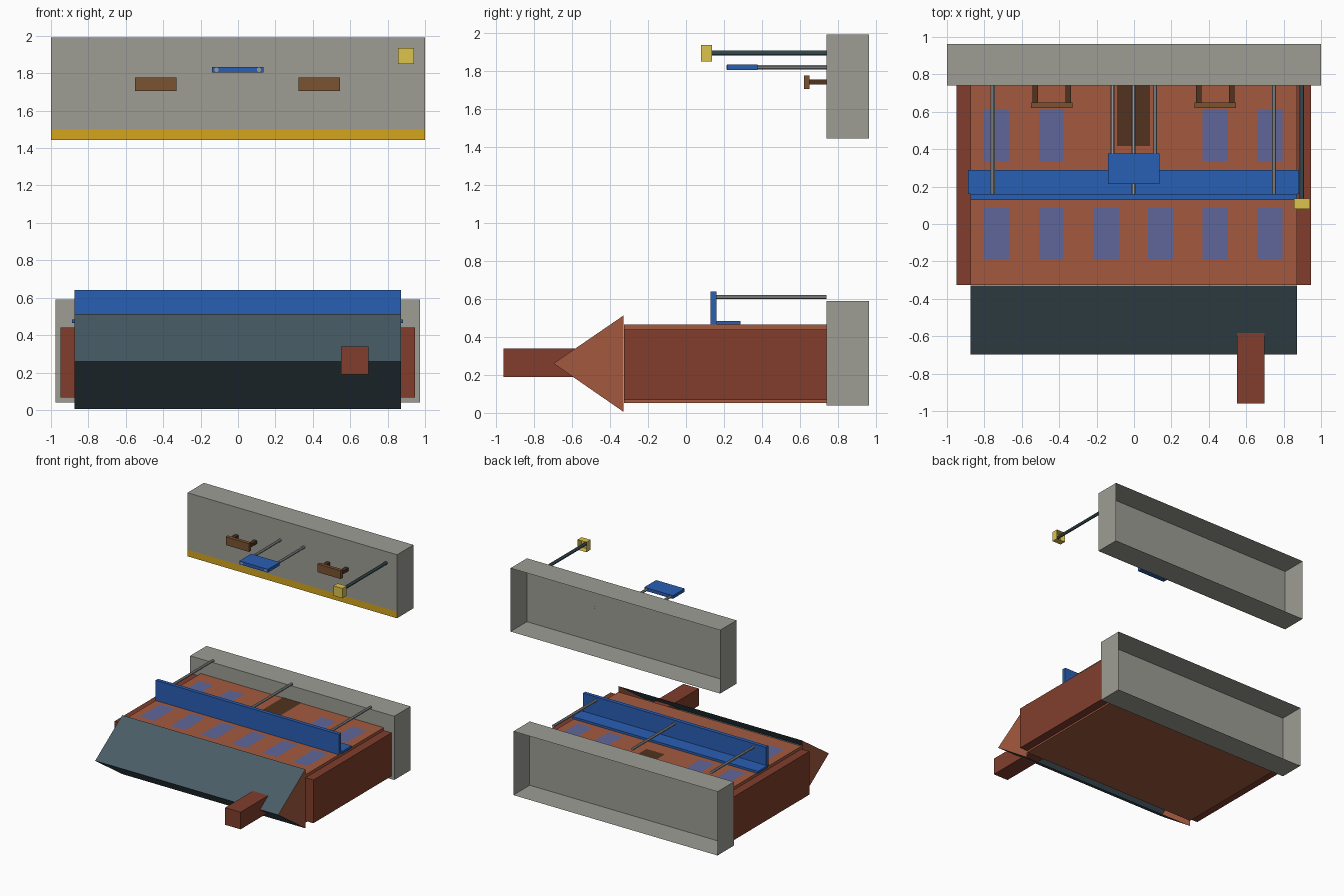
import bpy, bmesh
from math import pi
from mathutils import Matrix, Vector

if "Cube" in bpy.data.objects:
    bpy.data.objects.remove(bpy.data.objects["Cube"])


def mat(name, r, g, b):
    m = bpy.data.materials.new(name)
    m.diffuse_color = [(c / 255) ** 2.2 for c in (r, g, b)] + [1]
    m.use_nodes = True
    m.node_tree.nodes["Principled BSDF"].inputs["Base Color"].default_value = m.diffuse_color
    return m


STONE = mat("stone", 156, 156, 148)
BRICK = mat("brick", 162, 90, 65)
DARK_BRICK = mat("dark_brick", 128, 64, 48)
SLATE = mat("slate", 74, 92, 101)
BLUE = mat("blue_paint", 45, 95, 178)
METAL = mat("metal", 150, 153, 155)
GLASS = mat("window_glass", 95, 102, 152)
WOOD = mat("wood", 122, 84, 52)
DOOR = mat("door_wood", 82, 54, 36)
YELLOW = mat("line_yellow", 212, 163, 35)
LAMP = mat("lamp_yellow", 220, 194, 78)
POST = mat("post_green", 70, 92, 98)


def finish(name, bm, *mats):
    me = bpy.data.meshes.new(name)
    bm.to_mesh(me)
    bm.free()
    for m in mats:
        me.materials.append(m)
    ob = bpy.data.objects.new(name, me)
    bpy.context.collection.objects.link(ob)
    return ob


def box(name, x, y, z, m, open_back=False):
    """Box from (min, max) ranges, optionally without its +y face."""
    bm = bmesh.new()
    bmesh.ops.create_cube(bm, size=1)
    for v in bm.verts:
        v.co = [r[0] + (r[1] - r[0]) * (c + 0.5) for r, c in zip((x, y, z), v.co)]
    bm.normal_update()
    if open_back:
        back = [f for f in bm.faces if f.normal.y > 0.9]
        bmesh.ops.delete(bm, geom=back, context='FACES')
    return finish(name, bm, m)


def rod(name, x, y, z, r, m):
    """Eight-sided rod running along y."""
    bm = bmesh.new()
    bmesh.ops.create_cone(bm, cap_ends=True, segments=8, radius1=r, radius2=r, depth=y[1] - y[0],
                          matrix=Matrix.Translation((x, (y[0] + y[1]) / 2, z))
                          @ Matrix.Rotation(pi / 2, 4, 'X') @ Matrix.Rotation(pi / 8, 4, 'Z'))
    return finish(name, bm, m)


def panel(name, corners, m):
    bm = bmesh.new()
    bm.faces.new([bm.verts.new(c) for c in corners])
    return finish(name, bm, m)


def wall_panel(name, x, y, m):
    z = 0.467
    return panel(name, [(x[0], y[0], z), (x[1], y[0], z), (x[1], y[1], z), (x[0], y[1], z)], m)


# Platforms: hollow shells open at the back
box("station_platform", (-0.975, 0.973), (0.74, 0.963), (0.04, 0.59), STONE, True)
box("far_platform", (-1, 1), (0.74, 0.963), (1.443, 1.99), STONE, True)
panel("platform_edge_line", [(-1, 0.738, 1.443), (1, 0.738, 1.443),
                             (1, 0.738, 1.50), (-1, 0.738, 1.50)], YELLOW)

# Building: main block and side wings
box("main_block", (-0.875, 0.872), (-0.325, 0.74), (0.052, 0.465), BRICK, True)
box("left_wing", (-0.95, -0.875), (-0.325, 0.74), (0.067, 0.44), DARK_BRICK, True)
box("right_wing", (0.872, 0.947), (-0.325, 0.74), (0.067, 0.44), DARK_BRICK, True)

# Gable roof: two slate slopes and brick gable ends, open underneath
bm = bmesh.new()
ends = [[bm.verts.new((x, y, z)) for y, z in ((-0.328, 0.513), (-0.697, 0.26), (-0.328, 0.005))]
        for x in (-0.875, 0.872)]
a, b = ends
for i in range(2):
    bm.faces.new((a[i], a[i + 1], b[i + 1], b[i]))
for tri in ends:
    bm.faces.new(tri).material_index = 1
bm.normal_update()
for f in bm.faces:
    if f.normal.dot(f.calc_center_median() - Vector((0, -0.4, 0.26))) < 0:
        f.normal_flip()
finish("roof", bm, SLATE, BRICK)
box("chimney", (0.55, 0.697), (-0.96, -0.5), (0.19, 0.338), DARK_BRICK)

# Windows and door
for i, x in enumerate((-0.734, -0.441, -0.149, 0.143, 0.435, 0.727)):
    wall_panel(f"upper_window_{i}", (x - 0.068, x + 0.068), (-0.19, 0.088), GLASS)
    if abs(x) > 0.3:
        wall_panel(f"lower_window_{i}", (x - 0.068, x + 0.068), (0.338, 0.614), GLASS)
wall_panel("door", (-0.09, 0.085), (0.417, 0.74), DOOR)

# Canopy on three posts
box("canopy_roof", (-0.875, 0.872), (0.128, 0.16), (0.465, 0.64), BLUE)
box("canopy_wall_beam", (-0.888, 0.883), (0.16, 0.288), (0.465, 0.484), BLUE)
for i, x in enumerate((-0.755, -0.003, 0.748)):
    rod(f"canopy_post_{i}", x, (0.16, 0.74), 0.61, 0.012, METAL)

# Benches on the far platform
for i, x in enumerate((-0.44, 0.435)):
    box(f"bench_seat_{i}", (x - 0.111, x + 0.111), (0.62, 0.65), (1.705, 1.776), WOOD)
    for j, s in enumerate((-1, 1)):
        c = x + s * 0.088
        box(f"bench_leg_{i}_{j}", (c - 0.015, c + 0.015), (0.65, 0.74), (1.727, 1.755), DOOR)

# Sign board on two posts
box("sign_board", (-0.138, 0.135), (0.215, 0.376), (1.805, 1.833), BLUE)
for i, x in enumerate((-0.115, 0.112)):
    rod(f"sign_post_{i}", x, (0.214, 0.74), 1.819, 0.012, METAL)

# Lamp with hollow head
rod("lamp_post", 0.897, (0.082, 0.74), 1.893, 0.014, POST)
box("lamp_head", (0.855, 0.94), (0.08, 0.136), (1.85, 1.936), LAMP, True)
